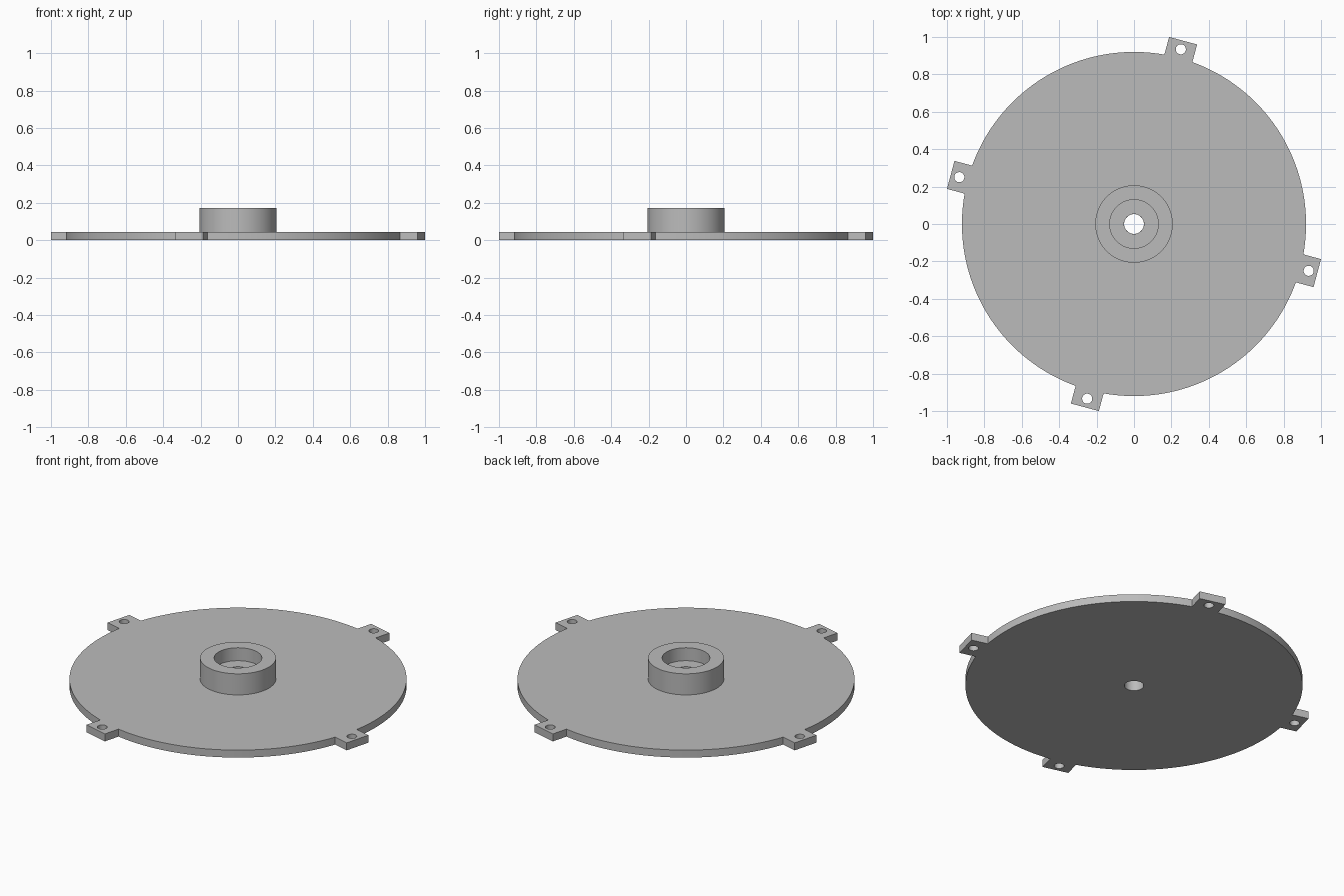
import bpy, bmesh, math
from mathutils import Vector, Matrix

cube = bpy.data.objects.get("Cube")
if cube:
    bpy.data.objects.remove(cube, do_unlink=True)

# Main dimensions
DISC_R, THICK = 0.92, 0.045
TAB_END, TAB_HALF = 1.0145, 0.0775
TAB_HOLE_DIST, TAB_HOLE_R = 0.967, 0.027
HUB_R, BORE_R, SHAFT_R = 0.207, 0.13, 0.053
HUB_TOP, BORE_FLOOR = 0.172, 0.094
TAB_ANGLES = [math.radians(-15 + 90 * i) for i in range(4)]

grey = bpy.data.materials.new("plain grey")
grey.use_nodes = True
grey.diffuse_color = (0.5, 0.5, 0.5, 1)
grey.node_tree.nodes["Principled BSDF"].inputs["Base Color"].default_value = (0.5, 0.5, 0.5, 1)


def polar(r, a):
    return Vector((r * math.cos(a), r * math.sin(a)))


def circle(centre, r, n):
    return [centre + polar(r, math.tau * i / n) for i in range(n)]


def finish(obj):
    obj.data.materials.clear()
    obj.data.materials.append(grey)
    bpy.ops.object.select_all(action="DESELECT")
    obj.select_set(True)
    bpy.context.view_layer.objects.active = obj
    bpy.ops.object.shade_smooth_by_angle(angle=math.radians(30))


# Plate outline: for each tab its four corners, then the arc to the next tab
spread = math.asin(TAB_HALF / DISC_R)
outline = []
for a in TAB_ANGLES:
    turn = Matrix.Rotation(a, 2)
    outline.append(polar(DISC_R, a - spread))
    outline += [turn @ Vector((TAB_END, s * TAB_HALF)) for s in (-1, 1)]
    sweep = math.pi / 2 - 2 * spread
    outline += [polar(DISC_R, a + spread + sweep * i / 40) for i in range(40)]

# Loops cut out of the plate
loops = [outline, circle(Vector((0, 0)), SHAFT_R, 48)]
loops += [circle(polar(TAB_HOLE_DIST, a), TAB_HOLE_R, 32) for a in TAB_ANGLES]

# Plate: filled flat curve with thickness, turned into a mesh
curve = bpy.data.curves.new("plate_outline", "CURVE")
curve.dimensions = "2D"
curve.fill_mode = "BOTH"
curve.extrude = THICK / 2
for loop in loops:
    spline = curve.splines.new("POLY")
    spline.points.add(len(loop) - 1)
    for point, co in zip(spline.points, loop):
        point.co = (co.x, co.y, 0, 1)
    spline.use_cyclic_u = True
helper = bpy.data.objects.new("plate_outline", curve)
bpy.context.collection.objects.link(helper)
bpy.context.view_layer.update()
evaluated = helper.evaluated_get(bpy.context.evaluated_depsgraph_get())
mesh = bpy.data.meshes.new_from_object(evaluated)
bpy.data.objects.remove(helper, do_unlink=True)

bm = bmesh.new()
bm.from_mesh(mesh)
bmesh.ops.translate(bm, verts=bm.verts, vec=(0, 0, THICK / 2))
bmesh.ops.remove_doubles(bm, verts=bm.verts, dist=1e-5)
bmesh.ops.recalc_face_normals(bm, faces=bm.faces)
bm.to_mesh(mesh)
bm.free()
mesh.name = "plate"
plate = bpy.data.objects.new("plate", mesh)
bpy.context.collection.objects.link(plate)
finish(plate)

# Hub: stepped profile spun around the axis, open where it joins the plate
profile = [(SHAFT_R, THICK), (SHAFT_R, BORE_FLOOR), (BORE_R, BORE_FLOOR),
           (BORE_R, HUB_TOP), (HUB_R, HUB_TOP), (HUB_R, THICK)]
bm = bmesh.new()
verts = [bm.verts.new((r, 0, z)) for r, z in profile]
edges = [bm.edges.new(pair) for pair in zip(verts, verts[1:])]
bmesh.ops.spin(bm, geom=verts + edges, cent=(0, 0, 0), axis=(0, 0, 1),
               angle=math.tau, steps=96, use_merge=False)
bmesh.ops.remove_doubles(bm, verts=bm.verts, dist=1e-5)
bmesh.ops.recalc_face_normals(bm, faces=bm.faces)
# Make sure the top rim faces up
rim = max(bm.faces, key=lambda f: f.calc_center_median().z)
if rim.normal.z < 0:
    bmesh.ops.reverse_faces(bm, faces=bm.faces)
mesh = bpy.data.meshes.new("hub")
bm.to_mesh(mesh)
bm.free()
hub = bpy.data.objects.new("hub", mesh)
bpy.context.collection.objects.link(hub)
finish(hub)
